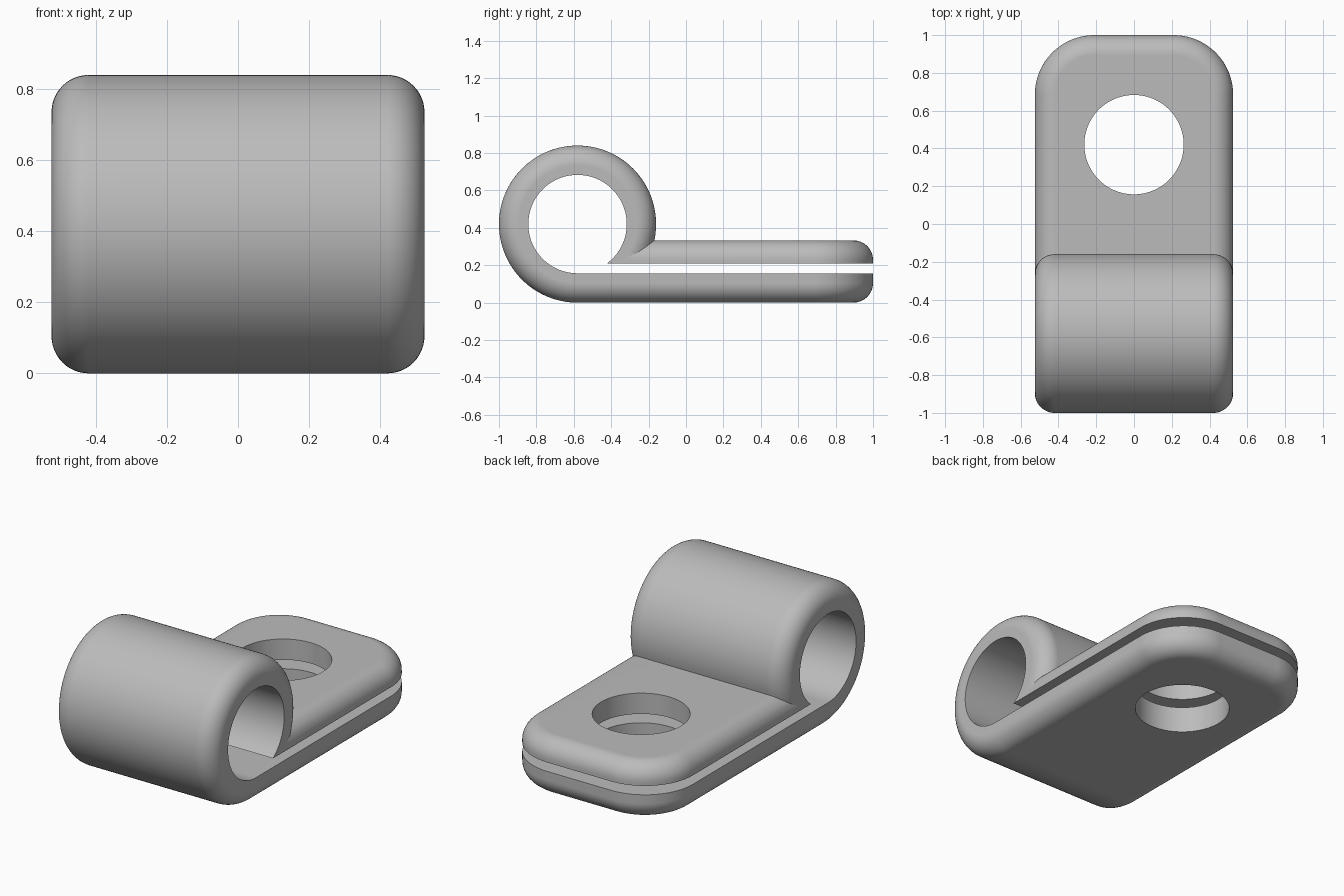
import bpy, bmesh
from math import sin, cos, pi, radians, sqrt

cube = bpy.data.objects.get("Cube")
if cube:
    bpy.data.objects.remove(cube, do_unlink=True)

HALF = 0.525             # half width of the strap
OUTER, BORE = 0.42, 0.263
LOOP_Y = -0.58           # axis of the loop
FILLET = 0.105
CORNER = 0.315           # plan radius of the tab corners
GAP_LOW, GAP_HIGH = 0.157, 0.21
TAB_TOP = 0.333

grey = bpy.data.materials.new("grey plastic")
grey.use_nodes = True
grey.diffuse_color = (0.5, 0.5, 0.5, 1)
grey.node_tree.nodes["Principled BSDF"].inputs["Base Color"].default_value = (0.5, 0.5, 0.5, 1)


def loft(name, rings):
    """Closed solid from a stack of equal-length rings."""
    bm = bmesh.new()
    loops = [[bm.verts.new(p) for p in ring] for ring in rings]
    for a, b in zip(loops, loops[1:]):
        for i in range(len(a)):
            j = (i + 1) % len(a)
            bm.faces.new((a[i], a[j], b[j], b[i]))
    bm.faces.new(loops[0])
    bm.faces.new(loops[-1])
    bmesh.ops.recalc_face_normals(bm, faces=bm.faces)
    mesh = bpy.data.meshes.new(name)
    bm.to_mesh(mesh)
    bm.free()
    mesh.materials.append(grey)
    obj = bpy.data.objects.new(name, mesh)
    bpy.context.collection.objects.link(obj)
    return obj


def circle_x(x, r, n=128):
    """Ring around the loop axis, first point straight down."""
    return [(x, LOOP_Y + r * sin(2 * pi * i / n), OUTER - r * cos(2 * pi * i / n)) for i in range(n)]


def circle_z(z, n=96):
    return [(BORE * cos(2 * pi * i / n), 0.42 + BORE * sin(2 * pi * i / n), z) for i in range(n)]


def tab_outline(inset, start, z, n=16):
    """Strip with a square front end and two rounded back corners."""
    r, cx = CORNER - inset, HALF - CORNER
    pts = [(HALF - inset, start, z)]
    for side, first in ((1, 0), (-1, pi / 2)):
        for i in range(n + 1):
            a = first + pi / 2 * i / n
            pts.append((side * cx + r * cos(a), 1 - CORNER + r * sin(a), z))
    pts.append((-HALF + inset, start, z))
    return pts


# Quarter-round steps: (inset from the side, distance below the rounded face)
STEPS = 12
rounding = [(FILLET * (1 - cos(pi / 2 * i / STEPS)), FILLET * (1 - sin(pi / 2 * i / STEPS)))
            for i in range(STEPS + 1)]


def tab(name, start, face_z, inner_z, direction):
    rings = [tab_outline(0, start, inner_z)]
    rings += [tab_outline(d, start, face_z - direction * h) for d, h in rounding]
    return loft(name, rings)


def boolean(target, tool, operation):
    mod = target.modifiers.new("boolean", 'BOOLEAN')
    mod.operation, mod.solver, mod.object = operation, 'EXACT', tool
    bpy.context.view_layer.objects.active = target
    bpy.ops.object.modifier_apply(modifier=mod.name)
    bpy.data.objects.remove(tool, do_unlink=True)


# Loop with rounded ends
right_end = [circle_x(HALF - h, OUTER - d) for d, h in rounding]
right_end = [circle_x(HALF - FILLET + FILLET * sin(pi / 2 * i / STEPS),
                      OUTER - rounding[i][0]) for i in range(STEPS + 1)]
left_end = [[(-x, y, z) for x, y, z in ring] for ring in reversed(right_end)]
clamp = loft("cable_clamp", left_end + right_end)

# Lower and upper tabs, trimmed by the slot below
boolean(clamp, tab("lower_tab", LOOP_Y, 0, GAP_LOW + 0.02, -1), 'UNION')
boolean(clamp, tab("upper_tab", -0.45, TAB_TOP, GAP_HIGH - 0.02, 1), 'UNION')

# Cable bore, gap between the tabs, and screw hole
boolean(clamp, loft("bore_cutter", [circle_x(-1, BORE), circle_x(1, BORE)]), 'DIFFERENCE')
slot = [[(-1, LOOP_Y, z), (1, LOOP_Y, z), (1, 1.2, z), (-1, 1.2, z)] for z in (GAP_LOW, GAP_HIGH)]
boolean(clamp, loft("slot_cutter", slot), 'DIFFERENCE')
boolean(clamp, loft("screw_hole_cutter", [circle_z(-1), circle_z(1)]), 'DIFFERENCE')

# Smooth shading with crisp cut edges
bpy.ops.object.select_all(action='DESELECT')
clamp.select_set(True)
bpy.context.view_layer.objects.active = clamp
bpy.ops.object.shade_smooth_by_angle(angle=radians(20))
weighted = clamp.modifiers.new("weighted normals", 'WEIGHTED_NORMAL')
weighted.keep_sharp = True
